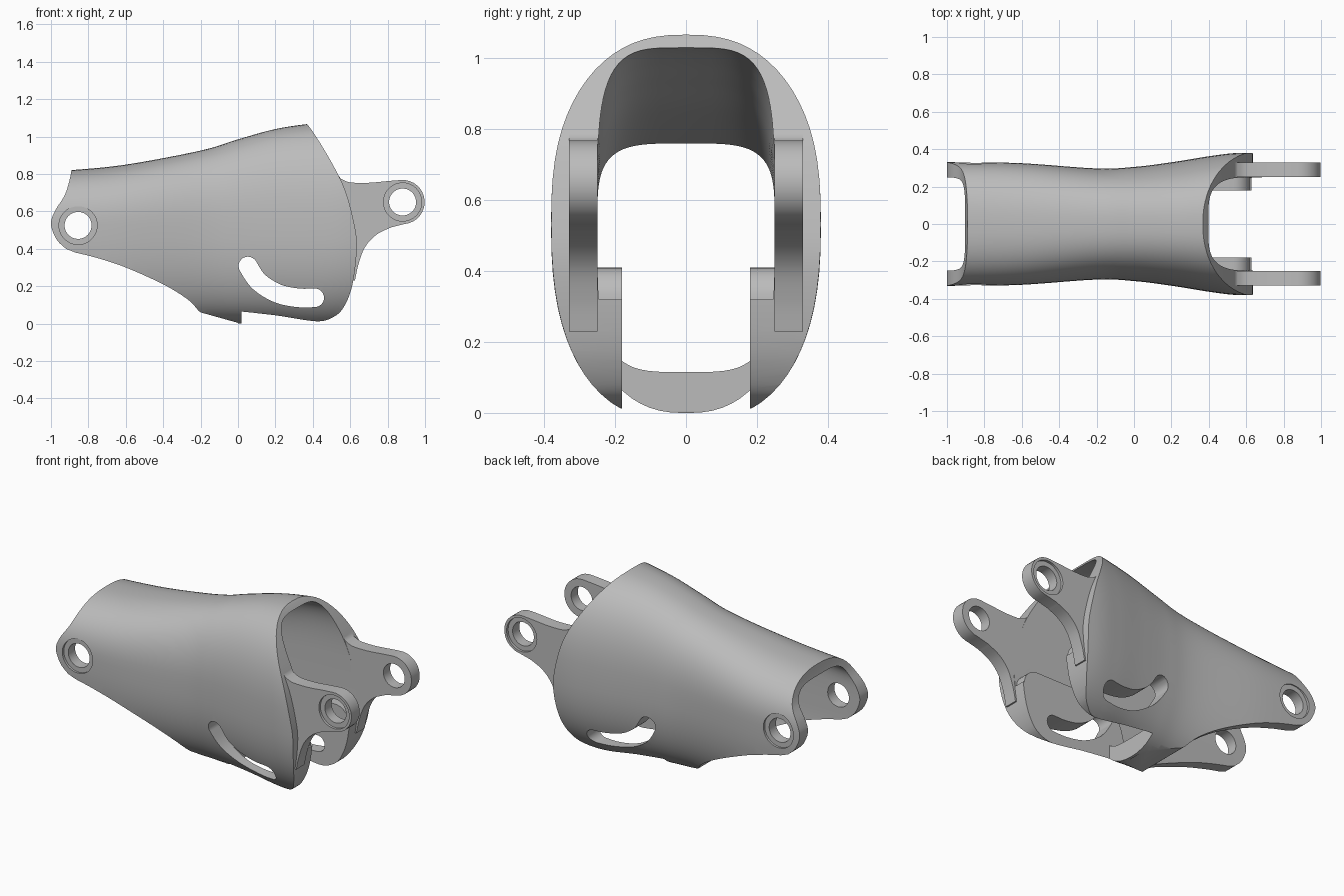
import bpy, bmesh, math
from mathutils import Vector

cube = bpy.data.objects.get("Cube")
if cube:
    bpy.data.objects.remove(cube, do_unlink=True)

grey = bpy.data.materials.new("plain grey")
grey.use_nodes = True
grey.diffuse_color = (0.5, 0.5, 0.5, 1)
grey.node_tree.nodes["Principled BSDF"].inputs["Base Color"].default_value = (0.5, 0.5, 0.5, 1)


def spline(pts, steps=6):
    """Smooth open curve through points of any dimension."""
    p = [pts[0]] + list(pts) + [pts[-1]]
    out = []
    for a, b, c, d in zip(p, p[1:], p[2:], p[3:]):
        for k in range(steps):
            t = k / steps
            out.append(tuple(0.5 * (2 * j + (l - i) * t + (2 * i - 5 * j + 4 * l - m) * t * t
                                    + (3 * j - i - 3 * l + m) * t ** 3)
                             for i, j, l, m in zip(a, b, c, d)))
    return out + [tuple(pts[-1])]


def arc(cx, cz, r, start, end, n=16):
    angles = [math.radians(start + (end - start) * k / n) for k in range(n + 1)]
    return [(cx + r * math.cos(a), cz + r * math.sin(a)) for a in angles]


def finish(name, bm):
    bmesh.ops.recalc_face_normals(bm, faces=bm.faces)
    mesh = bpy.data.meshes.new(name)
    bm.to_mesh(mesh)
    bm.free()
    mesh.materials.append(grey)
    ob = bpy.data.objects.new(name, mesh)
    bpy.context.collection.objects.link(ob)
    return ob


def prism(name, outline, y0, y1):
    """Side outline (x, z) extruded across y."""
    bm = bmesh.new()
    a = [bm.verts.new((x, y0, z)) for x, z in outline]
    b = [bm.verts.new((x, y1, z)) for x, z in outline]
    bm.faces.new(a)
    bm.faces.new(b)
    for i in range(len(a)):
        j = (i + 1) % len(a)
        bm.faces.new((a[i], a[j], b[j], b[i]))
    return finish(name, bm)


def loft(name, stations, power, mid=0.53, n=72):
    """Rounded sections (x, half width, top, bottom) joined along x."""
    bm = bmesh.new()
    rings = []
    for x, w, top, bottom in spline(stations, 8):
        ring = []
        for k in range(n):
            a = math.tau * k / n
            c, s = math.cos(a), math.sin(a)
            h = top - mid if s > 0 else mid - bottom
            y = w * math.copysign(abs(c) ** (2 / power), c)
            z = mid + h * math.copysign(abs(s) ** (2 / power), s)
            ring.append(bm.verts.new((x, y, z)))
        rings.append(ring)
    bm.faces.new(rings[0])
    bm.faces.new(rings[-1])
    for p, q in zip(rings, rings[1:]):
        for i in range(n):
            j = (i + 1) % n
            bm.faces.new((p[i], p[j], q[j], q[i]))
    return finish(name, bm)


def boolean(ob, tool, operation):
    mod = ob.modifiers.new("cut", "BOOLEAN")
    mod.solver = "EXACT"
    mod.operation = operation
    mod.object = tool
    bpy.context.view_layer.objects.active = ob
    bpy.ops.object.modifier_apply(modifier=mod.name)
    bpy.data.objects.remove(tool, do_unlink=True)


# Outer body, trimmed to its side outline
shell = loft("finger_shell", [
    (-1.1, .33, .81, -.05), (-.9, .33, .82, -.05), (-.6, .325, .85, -.03),
    (-.2, .297, .925, 0), (0, .305, .985, 0), (.2, .33, 1.04, -.01),
    (.4, .362, 1.07, -.03), (.56, .38, 1.08, -.03), (.75, .375, 1.09, -.02)], 2.45)
outline = (
    [(-.89, .95), (.25, 1.2)]
    + spline([(.34, 1.09), (.39, 1.04), (.49, .88), (.57, .72), (.62, .54), (.635, .4),
              (.61, .2), (.56, .08), (.5, .03), (.43, .012), (.3, .02), (.1, .045), (.03, .03)])
    + [(.01, -.02), (0, .004), (-.2, .06)]
    + spline([(-.21, .068), (-.27, .13), (-.4, .21), (-.6, .3), (-.75, .35), (-.87, .38)])
    + spline([(-.92, .4), (-.97, .45), (-1, .53), (-.98, .6), (-.93, .68), (-.905, .75), (-.89, .82)]))
boolean(shell, prism("side_trim", outline, -.6, .6), "INTERSECT")

# Hollow inside, leaving thicker cheeks low at the front
hollow = loft("hollow", [
    (-1.2, .25, .74, .115), (-.9, .25, .76, .115), (-.3, .25, .85, .115), (0, .25, .93, .115),
    (.2, .25, .99, .115), (.4, .25, 1.03, .115), (.8, .25, 1.06, .115)], 4)
cheek = ([(-.08, -.1), (-.08, .2)] + spline([(-.06, .28), (0, .38), (.08, .41)])
         + arc(.53, .32, .09, 90, 0, 8) + [(1, .3), (1, -.1)])
for side in (-1, 1):
    boolean(hollow, prism("cheek", cheek, side * .18, side * .4), "DIFFERENCE")
boolean(shell, hollow, "DIFFERENCE")

# Open underside ahead of the bridge
boolean(shell, prism("channel", [(.02, -.2), (.02, .45), (1, .45), (1, -.2)], -.18, .18), "DIFFERENCE")

# Front hinge lugs
lug = ([(.42, .25), (.42, .8), (.53, .8)] + spline([(.55, .775), (.6, .755), (.7, .753), (.8, .762)])
       + arc(.88, .65, .118, 95, -85)
       + spline([(.82, .515), (.74, .475), (.68, .41), (.645, .32), (.625, .23)]) + [(.5, .23)])
for side in (-1, 1):
    boolean(shell, prism("lug", lug, side * .25, side * .33), "UNION")

# Hinge holes with shallow outer recesses
for cx, cz in ((-.855, .525), (.88, .65)):
    boolean(shell, prism("hole", arc(cx, cz, .072, 0, 352.5, 47), -.6, .6), "DIFFERENCE")
    for side in (-1, 1):
        recess = prism("recess", arc(cx, cz, .102, 0, 352.5, 47), side * .315, side * .5)
        boolean(shell, recess, "DIFFERENCE")

# Curved slots through both cheeks
path = [Vector(p) for p in spline([(.053, .308), (.11, .225), (.21, .162), (.32, .138), (.41, .138)])]
upper, lower = [], []
for i, p in enumerate(path):
    d = (path[min(i + 1, len(path) - 1)] - path[max(i - 1, 0)]).normalized() * .05
    upper.append((p.x - d.y, p.y + d.x))
    lower.append((p.x + d.y, p.y - d.x))
head = math.degrees(math.atan2(*(path[1] - path[0]).yx))
slot = (upper + arc(path[-1].x, path[-1].y, .05, 80, -80, 10) + lower[::-1]
        + arc(path[0].x, path[0].y, .05, head - 100, head - 260, 10))
boolean(shell, prism("slot", slot, -.6, .6), "DIFFERENCE")

# Tidy seams and shade
bm = bmesh.new()
bm.from_mesh(shell.data)
bmesh.ops.remove_doubles(bm, verts=bm.verts, dist=.0005)
bm.to_mesh(shell.data)
bm.free()
bpy.ops.object.select_all(action="DESELECT")
shell.select_set(True)
bpy.context.view_layer.objects.active = shell
bpy.ops.object.shade_smooth_by_angle(angle=math.radians(35))
